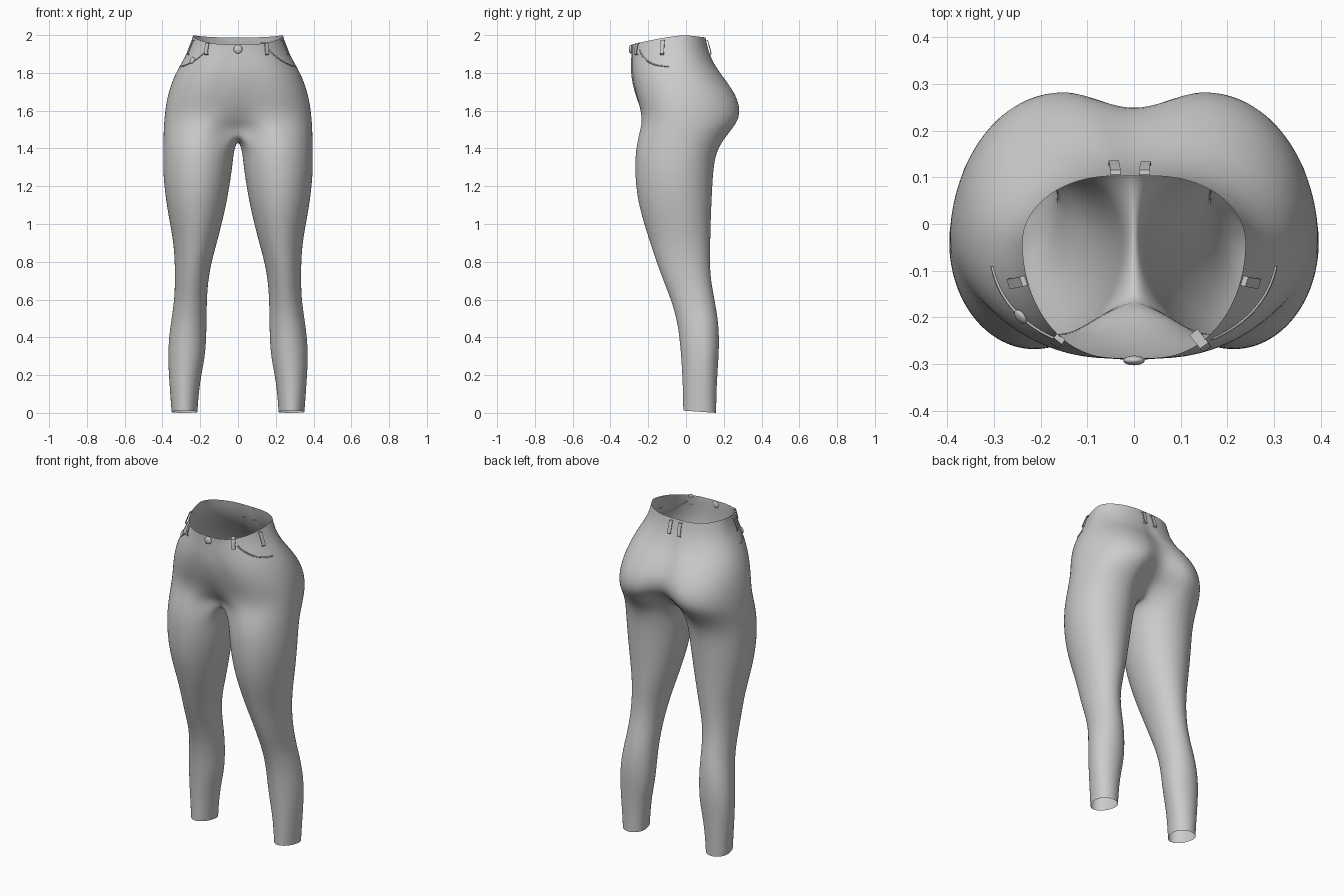
import bpy, bmesh
from math import sin, cos, pi, radians
from mathutils import Vector

if "Cube" in bpy.data.objects:
    bpy.data.objects.remove(bpy.data.objects["Cube"])

M, K = 24, 8                       # segments round the outside / inside of a leg
A0, A1 = radians(-50), radians(230)

# seat rings: z, half width, peak x, front centre, front peak, back centre, back peak, side y
SEAT = [(1.995, .240, .05, -.288, -.287, .103, .103, -.04),
        (1.920, .262, .05, -.288, -.286, .115, .117, -.045),
        (1.840, .308, .07, -.292, -.289, .145, .150, -.04),
        (1.770, .345, .10, -.290, -.282, .190, .205, -.03),
        (1.680, .374, .13, -.268, -.262, .250, .268, -.02),
        (1.600, .387, .15, -.235, -.238, .250, .290, -.02),
        (1.540, .392, .17, -.200, -.235, .200, .274, -.02),
        (1.490, .395, .185, -.160, -.246, .125, .235, -.02)]
# leg rings: z, inner x, outer x, front y, back y
LEG = [(1.40, .020, .396, -.267, .165), (1.30, .030, .398, -.271, .146),
       (1.20, .045, .391, -.266, .140), (1.10, .063, .378, -.250, .135),
       (1.00, .086, .360, -.222, .131), (.90, .112, .342, -.190, .129),
       (.80, .140, .335, -.157, .126), (.70, .158, .334, -.120, .132),
       (.60, .165, .337, -.080, .151), (.50, .166, .352, -.050, .169),
       (.40, .168, .366, -.035, .176), (.30, .174, .371, -.026, .173),
       (.20, .195, .366, -.020, .166), (.10, .208, .359, -.016, .161),
       (.005, .215, .352, -.015, .160)]


def smooth(s):
    return s * s * (3 - 2 * s)


def seat_point(row, a):
    z, w, cx, fc, fp, bc, bp, sy = row
    if a < 0:
        s = a / A0
        x, y = cx * (1 - s), fp + (fc - fp) * smooth(s)
    elif a > pi:
        s = (a - pi) / (A1 - pi)
        x, y = cx * (1 - s), bp + (bc - bp) * smooth(s)
    else:
        x = cx + (w - cx) * sin(a)
        c = cos(a)
        y = sy - c * ((sy - fp) if c > 0 else (bp - sy))
    if z > 1.99:                   # waist line dips towards the front
        z = 2.0 - (.05 * (-y / .288) ** 1.4 if y < 0 else .012 * y / .1)
    return (max(x, 0), y, z)


def leg_point(row, a):
    z, xi, xo, f, b = row
    sy = (f + b) / 2 + .02
    c = cos(a)
    x = (xi + xo) / 2 + (xo - xi) / 2 * sin(a)
    y = sy - c * ((sy - f) if c > 0 else (b - sy))
    if z < .05:                    # hem slopes slightly to the back
        z = .012 - .012 * (y - f) / (b - f)
    return (x, y, z)


def finish(ob):
    for p in ob.data.polygons:
        p.use_smooth = True


# trousers body: half shell, mirrored and subdivided
bm = bmesh.new()
outer = [A0 + (A1 - A0) * i / M for i in range(M + 1)]
inner = [A1 + (A0 + 2 * pi - A1) * k / K for k in range(1, K)]
rings = [[bm.verts.new(seat_point(r, a)) for a in outer] for r in SEAT]
zc, back, front = SEAT[-1][0], SEAT[-1][5], SEAT[-1][3]
rings[-1] += [bm.verts.new((0, back + (front - back) * k / K,
                            zc - .048 * sin(pi * k / K) ** .7)) for k in range(1, K)]
rings += [[bm.verts.new(leg_point(r, a)) for a in outer + inner] for r in LEG]
for up, lo in zip(rings, rings[1:]):
    n = len(up)
    for i in range(M if n == M + 1 else n):
        j = (i + 1) % n
        bm.faces.new((up[i], lo[i], lo[j], up[j]))
mesh = bpy.data.meshes.new("trousers_body")
bm.to_mesh(mesh)
bm.free()
body = bpy.data.objects.new("trousers_body", mesh)
bpy.context.collection.objects.link(body)
mir = body.modifiers.new("mirror", 'MIRROR')
mir.merge_threshold = .0005
sub = body.modifiers.new("smooth", 'SUBSURF')
sub.levels = sub.render_levels = 2
finish(body)

deps = bpy.context.evaluated_depsgraph_get()
shell = body.evaluated_get(deps)


# point and outward normal on the cloth; deg is measured from the front towards +x
def on_cloth(deg, z):
    d = Vector((sin(radians(deg)), -cos(radians(deg)), 0))
    hit, p, n, _ = shell.ray_cast(Vector((0, -.08, z)), d)
    if n.dot(d) < 0:
        n = -n
    return (p, n) if hit else (Vector((0, -.08, z)) + d * .2, d)


# belt loops: thin bent straps
def belt_loop(name, deg, ztop=1.965, zbot=1.895):
    bm = bmesh.new()
    rows = []
    for s, off in ((0, -.002), (.04, .010), (.5, .012), (.96, .010), (1, -.002)):
        p, n = on_cloth(deg, ztop + (zbot - ztop) * s)
        side = Vector((0, 0, 1)).cross(n).normalized() * .011
        p = p + n * off
        rows.append((bm.verts.new(p - side), bm.verts.new(p + side)))
    for a, b in zip(rows, rows[1:]):
        bm.faces.new((a[0], b[0], b[1], a[1]))
    me = bpy.data.meshes.new(name)
    bm.to_mesh(me)
    bm.free()
    ob = bpy.data.objects.new(name, me)
    bpy.context.collection.objects.link(ob)
    so = ob.modifiers.new("thickness", 'SOLIDIFY')
    so.thickness = .004


for label, deg in (("front_right", 40), ("front_left", -44), ("side_right", 80),
                   ("side_left", -80)):
    belt_loop("belt_loop_" + label, deg, 1.96 if "front" in label else 1.975)
belt_loop("belt_loop_back_right", 173, 1.975)
belt_loop("belt_loop_back_left", -168, 1.975)


# curved pocket edges
def pocket(name, sign):
    cu = bpy.data.curves.new(name, 'CURVE')
    cu.dimensions = '3D'
    cu.bevel_depth = .004
    cu.bevel_resolution = 1
    sp = cu.splines.new('POLY')
    N = 16
    sp.points.add(N)
    for i in range(N + 1):
        s = i / N
        p, n = on_cloth(sign * (45 + 43 * s), 1.835 + .085 * (1 - s) ** 2.2)
        sp.points[i].co = (*p, 1)
    ob = bpy.data.objects.new(name, cu)
    bpy.context.collection.objects.link(ob)


pocket("pocket_edge_right", 1)
pocket("pocket_edge_left", -1)


# button and rivet
def stud(name, deg, z, r):
    p, n = on_cloth(deg, z)
    bpy.ops.mesh.primitive_uv_sphere_add(segments=20, ring_count=10, radius=r, location=p + n * .004)
    ob = bpy.context.object
    ob.name = name
    ob.scale = (1, 1, .45)
    ob.rotation_euler = n.to_track_quat('Z', 'Y').to_euler()
    finish(ob)


stud("waist_button", 0, 1.925, .023)
stud("pocket_rivet", -64, 1.865, .018)
